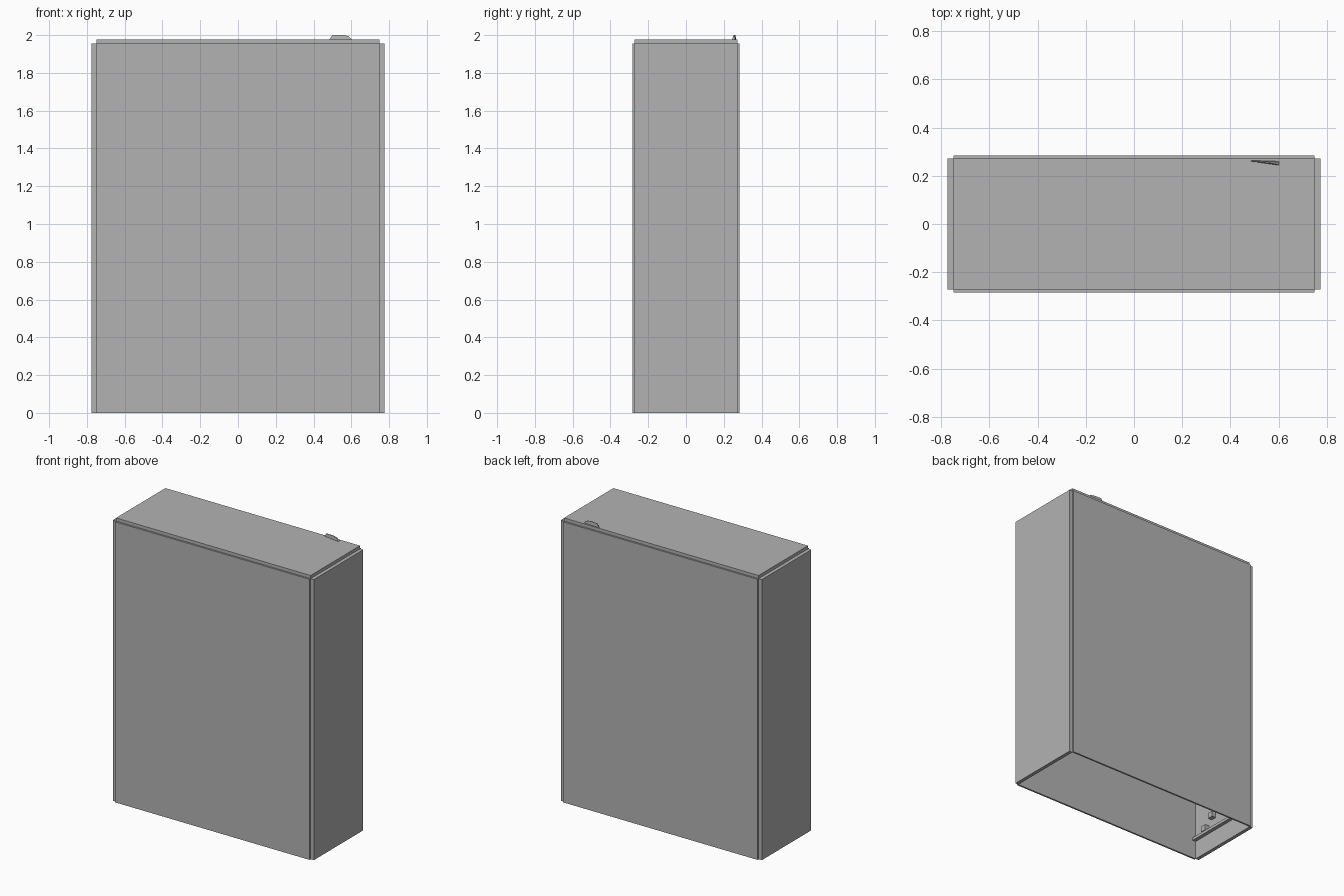
import bpy
import bmesh
from mathutils import Vector

cube = bpy.data.objects.get("Cube")
if cube:
    bpy.data.objects.remove(cube, do_unlink=True)

grey = bpy.data.materials.new("plain grey")
grey.use_nodes = True
colour = (0.45, 0.45, 0.45, 1.0)
grey.diffuse_color = colour
grey.node_tree.nodes["Principled BSDF"].inputs["Base Color"].default_value = colour


def finish(name, bm):
    bmesh.ops.recalc_face_normals(bm, faces=bm.faces)
    mesh = bpy.data.meshes.new(name)
    bm.to_mesh(mesh)
    bm.free()
    mesh.materials.append(grey)
    ob = bpy.data.objects.new(name, mesh)
    bpy.context.collection.objects.link(ob)
    return ob


def box(name, low, high):
    """Box between two opposite corners."""
    low, high = Vector(low), Vector(high)
    bm = bmesh.new()
    bmesh.ops.create_cube(bm, size=1)
    for v in bm.verts:
        v.co = (low + high) / 2 + v.co * (high - low)
    return finish(name, bm)


# Inner box size and the outer face of each panel
IX, IY, IZ = 0.75, 0.272, 1.955
OX, OY, OZ = 0.775, 0.284, 1.977

# Hollow shell, open underneath, with stepped corners
box("front_panel", (-IX, -OY, 0), (IX, -IY, IZ))
box("back_panel", (-IX, IY, 0), (IX, OY, IZ))
box("left_panel", (IX, -IY, 0), (OX, IY, IZ))
box("right_panel", (-OX, -IY, 0), (-IX, IY, IZ))
box("top_panel", (-IX, -IY, IZ), (IX, IY, OZ))

# Ledge and small catches inside the right panel
box("inner_ledge", (-IX, -IY, 0.13), (-IX + 0.025, IY, 0.15))
for i, (y, z) in enumerate([(-0.16, 0.15), (-0.09, 0.22)]):
    box(f"inner_catch_{i + 1}", (-IX, y - 0.02, z), (-IX + 0.03, y + 0.02, z + 0.04))

# Thin wedge-shaped tab on the top, slightly turned in plan
outline = [(0.485, OZ), (0.50, 2.0), (0.56, 2.0), (0.585, 1.994), (0.603, OZ)]
bm = bmesh.new()
sides = []
for s in (-1, 1):
    ring = []
    for x, z in outline:
        t = (x - 0.485) / 0.118
        y = 0.262 - 0.010 * t
        half = 0.002 + 0.006 * t * (2.004 - z) / 0.027
        ring.append(bm.verts.new((x, y + s * half, z)))
    bm.faces.new(ring)
    sides.append(ring)
n = len(outline)
for i in range(n):
    j = (i + 1) % n
    bm.faces.new((sides[0][i], sides[0][j], sides[1][j], sides[1][i]))
finish("top_tab", bm)
